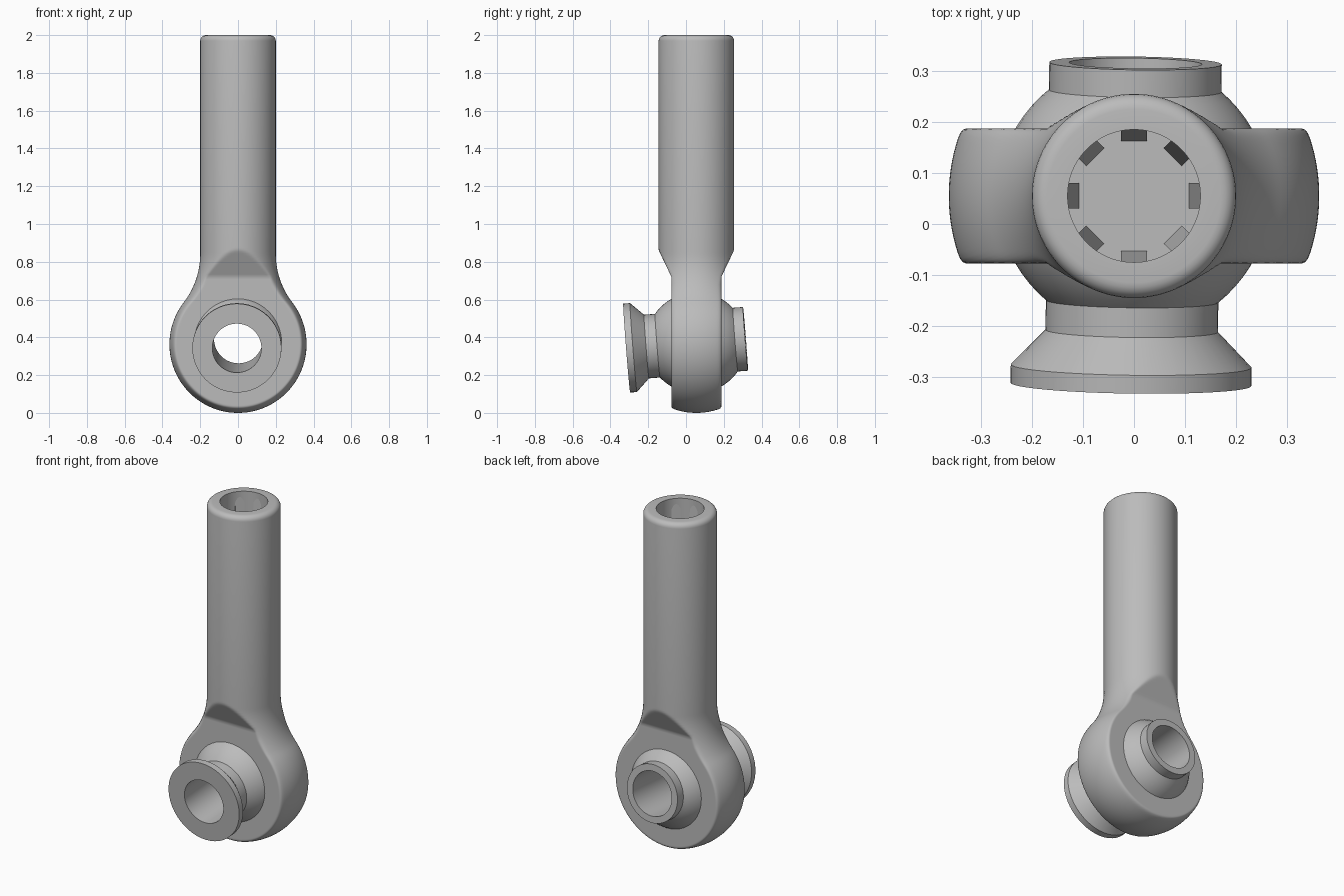
import bpy, bmesh, math
from mathutils import Matrix, Vector

if "Cube" in bpy.data.objects:
    bpy.data.objects.remove(bpy.data.objects["Cube"], do_unlink=True)

steel = bpy.data.materials.new("grey steel")
steel.use_nodes = True
GREY = (0.5, 0.5, 0.5, 1)
steel.diffuse_color = GREY
steel.node_tree.nodes["Principled BSDF"].inputs["Base Color"].default_value = GREY

Y0 = 0.055                      # shank axis in y
SHANK_R, HEAD_R, HEAD_Z = 0.2, 0.363, 0.363
HALF = 0.132                    # half thickness of the flattened eye


def finish(bm, name, angle=None):
    bmesh.ops.recalc_face_normals(bm, faces=bm.faces)
    me = bpy.data.meshes.new(name)
    bm.to_mesh(me)
    bm.free()
    me.materials.append(steel)
    ob = bpy.data.objects.new(name, me)
    bpy.context.collection.objects.link(ob)
    if angle:
        smooth(ob, angle)
    return ob


def smooth(ob, angle):
    bpy.ops.object.select_all(action='DESELECT')
    ob.select_set(True)
    bpy.context.view_layer.objects.active = ob
    bpy.ops.object.shade_smooth_by_angle(angle=math.radians(angle))


def lathe(profile, segs):
    """Revolve (radius, height) points about z."""
    bm = bmesh.new()
    rings = []
    for r, h in profile:
        rings.append([bm.verts.new((r * math.cos(2 * math.pi * i / segs),
                                    r * math.sin(2 * math.pi * i / segs), h))
                      for i in range(segs)])
    for a, b in zip(rings, rings[1:]):
        for i in range(segs):
            j = (i + 1) % segs
            bm.faces.new((a[i], a[j], b[j], b[i]))
    bmesh.ops.remove_doubles(bm, verts=bm.verts, dist=1e-5)
    return bm


def arc(cx, cz, r, a0, a1, n):
    return [(cx + r * math.cos(math.radians(a0 + (a1 - a0) * i / n)),
             cz + r * math.sin(math.radians(a0 + (a1 - a0) * i / n))) for i in range(n + 1)]


# --- Rod body: ball-shaped head, concave neck, tubular shank with blind socket
fillet = 0.425
neck_x = SHANK_R + fillet
neck_z = HEAD_Z + math.sqrt((HEAD_R + fillet) ** 2 - neck_x ** 2)
join = math.degrees(math.atan2(neck_z - HEAD_Z, neck_x))
profile = [(0, 0)] + arc(0, HEAD_Z, HEAD_R, -90, join, 48)[1:]
profile += arc(neck_x, neck_z, fillet, 180 + join, 180, 20)[1:]
profile += [(SHANK_R, neck_z + 0.01 * i) for i in range(1, 7)]
profile += arc(SHANK_R - 0.03, 1.97, 0.03, 0, 90, 5)
profile += [(0.13, 2.0), (0.13, 1.7), (0, 1.7)]
bm = lathe(profile, 160)

# Flatten front and back of the eye, with a sloped shoulder up to the shank
for v in bm.verts:
    z = v.co.z
    if z > 0.9:
        continue
    limit = HALF + max(0, z - 0.72) * 0.48
    k = 0.02 if z < 0.68 else max(0.004, 0.02 - (z - 0.68) * 0.3)
    a = abs(v.co.y) - limit
    if a > -k:
        y = limit if a > k else abs(v.co.y) - (a + k) ** 2 / (4 * k)
        v.co.y = math.copysign(y, v.co.y)
bmesh.ops.translate(bm, verts=bm.verts, vec=(0, Y0, 0))
body = finish(bm, "rod_body")

# Bore through the eye
bm = bmesh.new()
bmesh.ops.create_cone(bm, cap_ends=True, segments=64, radius1=0.222, radius2=0.222, depth=1,
                      matrix=Matrix.Translation((0, Y0, 0.367)) @ Matrix.Rotation(math.pi / 2, 4, 'X'))
cutter = finish(bm, "bore_cutter")
cutter.hide_render = True
mod = body.modifiers.new("bore", 'BOOLEAN')
mod.operation = 'DIFFERENCE'
mod.solver = 'EXACT'
mod.object = cutter
bpy.context.view_layer.objects.active = body
bpy.ops.object.modifier_apply(modifier=mod.name)
bpy.data.objects.remove(cutter, do_unlink=True)
smooth(body, 50)

# --- Tapered ribs inside the socket
bm = bmesh.new()
for n in range(8):
    turn = Matrix.Translation((0, Y0, 0)) @ Matrix.Rotation(n * math.pi / 4, 4, 'Z')
    ends = [[bm.verts.new(turn @ Vector((r, w, z)))
             for r, z in ((0.132, 1.99), (0.132, 1.69), (0.107, 1.69))] for w in (-0.025, 0.025)]
    bm.faces.new(ends[0])
    bm.faces.new(ends[1][::-1])
    for i in range(3):
        j = (i + 1) % 3
        bm.faces.new((ends[0][i], ends[1][i], ends[1][j], ends[0][j]))
finish(bm, "socket_ribs")

# --- Swivel ball with flanged sleeve, slightly tilted in the eye
front, back = Vector((-0.006, -0.314, 0.343)), Vector((0.003, 0.315, 0.392))
length = (back - front).length
ball_t, ball_r, neck_r, hole_r = 0.37, 0.267, 0.169, 0.13
edge = math.degrees(math.acos(neck_r / ball_r))
sleeve = [(hole_r, 0), (0.236, 0), (0.236, 0.036), (neck_r, 0.105)]
sleeve += arc(0, ball_t, ball_r, -edge, edge, 20)
sleeve += [(neck_r, length), (hole_r, length), (hole_r, 0)]
bm = lathe(sleeve, 48)
tilt = (back - front).to_track_quat('Z', 'Y').to_matrix().to_4x4()
bmesh.ops.transform(bm, matrix=Matrix.Translation(front) @ tilt, verts=bm.verts)
finish(bm, "swivel_ball", 30)
